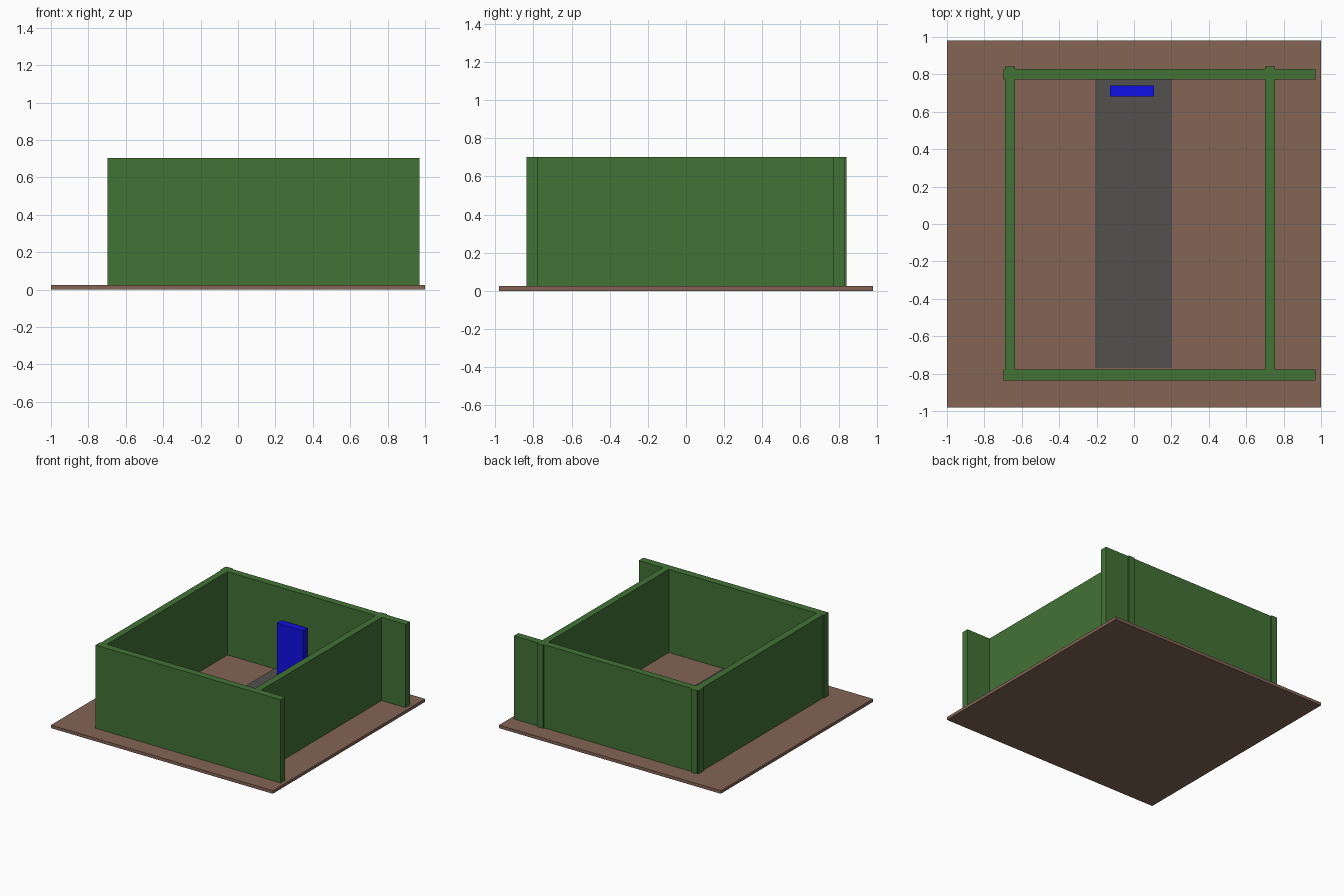
import bpy

if "Cube" in bpy.data.objects:
    bpy.data.objects.remove(bpy.data.objects["Cube"])


def material(name, rgb):
    m = bpy.data.materials.new(name)
    m.diffuse_color = (*rgb, 1)
    m.use_nodes = True
    m.node_tree.nodes["Principled BSDF"].inputs["Base Color"].default_value = m.diffuse_color
    return m


def box(name, x, y, z, mat):
    """Axis-aligned box from (min, max) ranges."""
    bpy.ops.mesh.primitive_cube_add(size=1, location=[sum(r) / 2 for r in (x, y, z)])
    ob = bpy.context.object
    ob.name = name
    ob.scale = [r[1] - r[0] for r in (x, y, z)]
    bpy.ops.object.transform_apply(location=False, rotation=False, scale=True)
    ob.data.materials.append(mat)
    return ob


brown = material("floor_brown", (0.23, 0.13, 0.09))
green = material("wall_green", (0.055, 0.17, 0.037))
grey = material("runner_grey", (0.085, 0.082, 0.078))
blue = material("panel_blue", (0.005, 0.005, 0.8))

FLOOR = 0.025
WALL_Z = (FLOOR, 0.703)

# Floor slab
box("floor", (-1, 1), (-0.98, 0.98), (0, FLOOR), brown)

# Long front and back walls, overhanging on the right
for name, y in (("front_wall", (-0.837, -0.778)), ("back_wall", (0.772, 0.83))):
    box(name, (-0.698, 0.97), y, WALL_Z, green)

# Side walls, poking slightly through the back wall
for name, x in (("left_wall", (-0.69, -0.635)), ("right_wall", (0.70, 0.755))):
    box(name, x, (-0.83, 0.841), WALL_Z, green)

# Floor runner and upright panel at its back end
box("runner", (-0.208, 0.203), (-0.77, 0.785), (FLOOR, 0.032), grey)
box("upright_panel", (-0.128, 0.107), (0.682, 0.741), (FLOOR, 0.455), blue)
